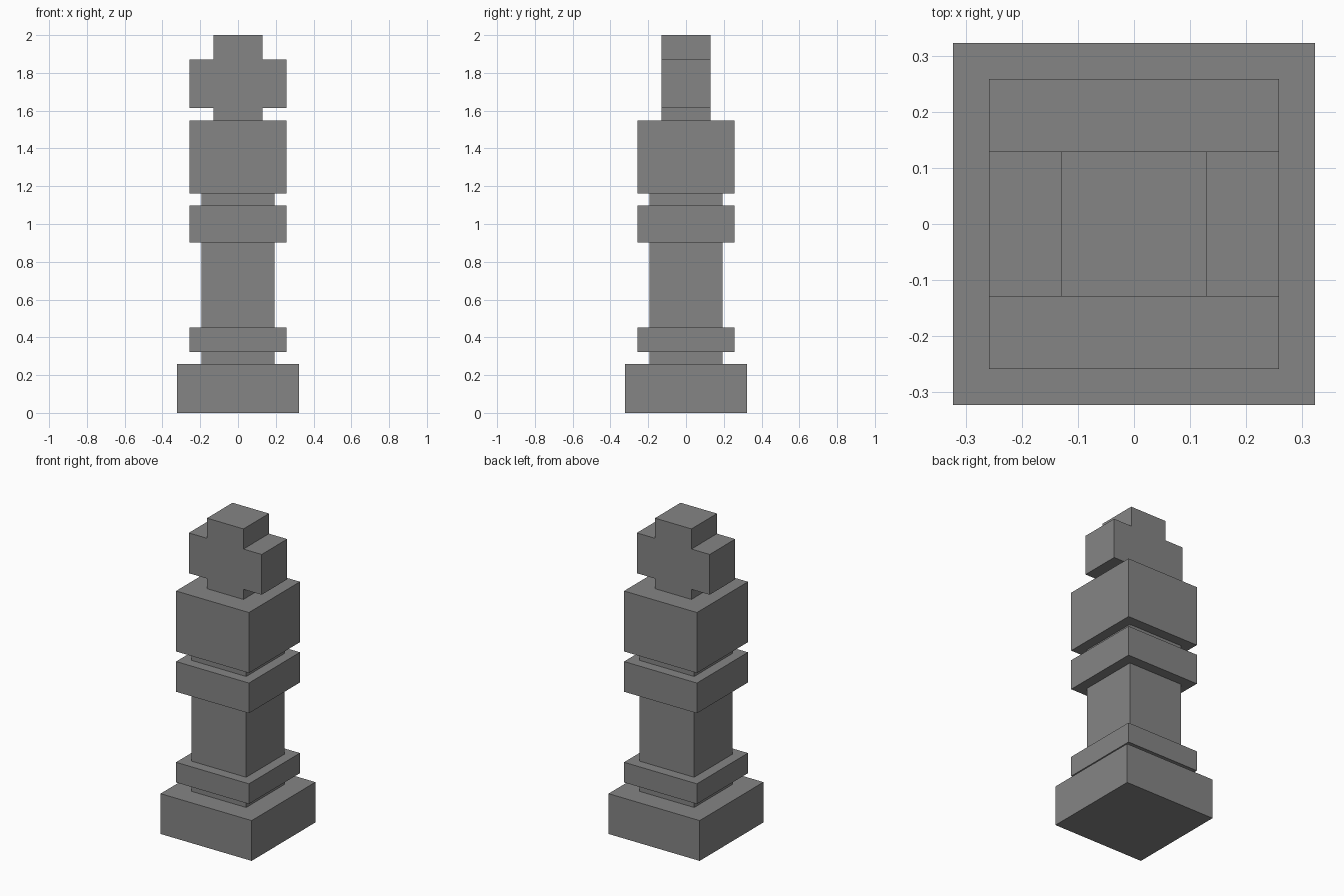
import bpy
import bmesh

cube = bpy.data.objects.get("Cube")
if cube:
    bpy.data.objects.remove(cube, do_unlink=True)

U = 2 / 31  # one grid step: the piece is 31 steps tall

grey = bpy.data.materials.new("stone_grey")
grey.use_nodes = True
colour = (0.235, 0.235, 0.235, 1)
grey.diffuse_color = colour
grey.node_tree.nodes["Principled BSDF"].inputs["Base Color"].default_value = colour


def extrude(name, outline, direction):
    """Extrude a flat outline, given in grid steps, into a solid part."""
    bm = bmesh.new()
    face = bm.faces.new([bm.verts.new([c * U for c in p]) for p in outline])
    result = bmesh.ops.extrude_face_region(bm, geom=[face], use_keep_orig=True)
    moved = [v for v in result["geom"] if isinstance(v, bmesh.types.BMVert)]
    bmesh.ops.translate(bm, verts=moved, vec=[c * U for c in direction])
    bmesh.ops.recalc_face_normals(bm, faces=bm.faces)
    mesh = bpy.data.meshes.new(name)
    bm.to_mesh(mesh)
    bm.free()
    mesh.materials.append(grey)
    obj = bpy.data.objects.new(name, mesh)
    bpy.context.collection.objects.link(obj)


def block(name, half, bottom, top):
    """Square block centred on the vertical axis."""
    corners = [(-half, -half), (half, -half), (half, half), (-half, half)]
    extrude(name, [(x, y, bottom) for x, y in corners], (0, 0, top - bottom))


# Stacked square column
block("base", 5, 0, 4)
block("shaft", 3, 4, 18)
block("lower_collar", 4, 5, 7)
block("upper_collar", 4, 14, 17)
block("head", 4, 18, 24)

# Cross on top: right half of the outline, mirrored to the left
right = [(2, 24), (2, 25), (4, 25), (4, 29), (2, 29), (2, 31)]
left = [(-x, z) for x, z in reversed(right)]
extrude("cross", [(x, -2, z) for x, z in right + left], (0, 4, 0))
